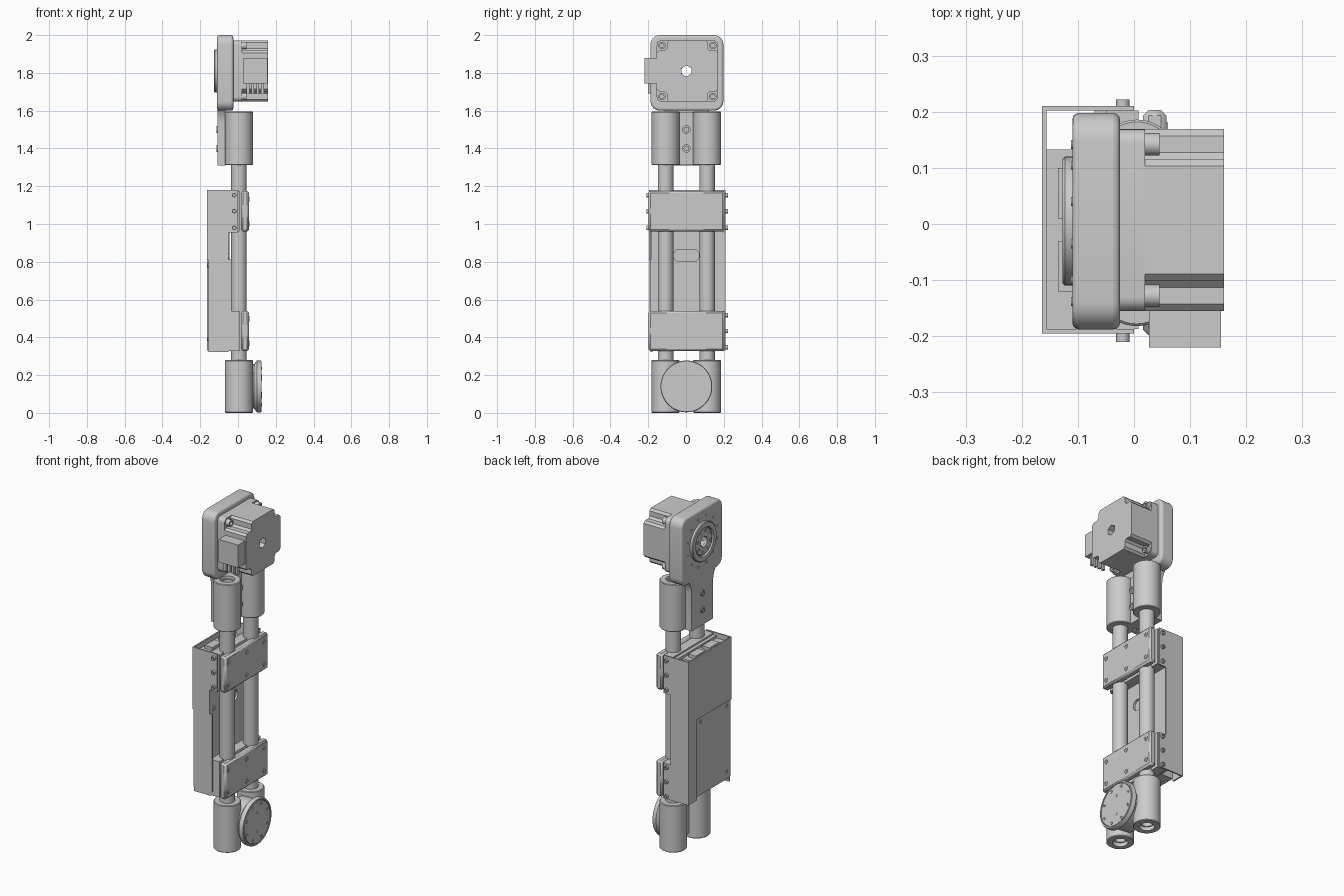
import bpy, bmesh, math
from mathutils import Vector

if "Cube" in bpy.data.objects:
    bpy.data.objects.remove(bpy.data.objects["Cube"])

CX, CY, ZM = 0.005, 0.002, 1.81      # rod plane x, rod centre y, motor axis height
ROD_Y = (CY - 0.11, CY + 0.11)


def finish(bm, name):
    bmesh.ops.recalc_face_normals(bm, faces=bm.faces)
    me = bpy.data.meshes.new(name)
    bm.to_mesh(me)
    bm.free()
    ob = bpy.data.objects.new(name, me)
    bpy.context.collection.objects.link(ob)
    return ob


def bevel(ob, w, seg=3):
    m = ob.modifiers.new("Bevel", 'BEVEL')
    m.width, m.segments, m.limit_method = w, seg, 'ANGLE'
    m.angle_limit = math.radians(50)
    return ob


def box(name, lo, hi):
    bm = bmesh.new()
    bmesh.ops.create_cube(bm, size=1)
    for v in bm.verts:
        v.co = Vector([lo[i] + (v.co[i] + 0.5) * (hi[i] - lo[i]) for i in range(3)])
    return finish(bm, name)


def prism(name, pts, a, b, axis='x'):
    """Extrude a (y,z) profile along x, or an (x,z) profile along y."""
    bm = bmesh.new()
    vs = [bm.verts.new((a, u, v) if axis == 'x' else (u, a, v)) for u, v in pts]
    f = bm.faces.new(vs)
    new = bmesh.ops.extrude_face_region(bm, geom=[f])['geom']
    off = Vector((b - a, 0, 0) if axis == 'x' else (0, b - a, 0))
    bmesh.ops.translate(bm, vec=off, verts=[g for g in new if isinstance(g, bmesh.types.BMVert)])
    return finish(bm, name)


def lathe(name, prof, at, axis=(0, 0, 1), seg=40, closed=False):
    """Spin an (r,t) profile about an axis through 'at'."""
    bm = bmesh.new()
    vs = [bm.verts.new((r, 0, t)) for r, t in prof]
    es = [bm.edges.new(p) for p in zip(vs, vs[1:])]
    if closed:
        es.append(bm.edges.new((vs[-1], vs[0])))
    bmesh.ops.spin(bm, geom=vs + es, cent=(0, 0, 0), axis=(0, 0, 1), angle=2 * math.pi, steps=seg)
    bmesh.ops.remove_doubles(bm, verts=bm.verts, dist=1e-5)
    q = Vector(axis).to_track_quat('Z', 'Y')
    for v in bm.verts:
        v.co = q @ v.co + Vector(at)
    return finish(bm, name)


def tube(name, at, h, r, ri, axis=(0, 0, 1), c=0.004):
    return lathe(name, [(ri, 0), (r - c, 0), (r, c), (r, h - c), (r - c, h), (ri, h)], at, axis, closed=True)


def bolt(name, at, axis, r, h):
    """Socket-head bolt."""
    return lathe(name, [(0, -0.01), (r, -0.01), (r, h), (r * .55, h), (r * .55, h * .2), (0, h * .2)], at, axis, 14)


def rrect(cy, cz, w, h, r, n=6):
    pts = []
    for k, (sy, sz) in enumerate(((1, 1), (-1, 1), (-1, -1), (1, -1))):
        for i in range(n + 1):
            a = math.pi / 2 * (k + i / n)
            pts.append((cy + sy * (w - r) + r * math.cos(a), cz + sz * (h - r) + r * math.sin(a)))
    return pts


def cut(ob, cutter):
    m = ob.modifiers.new("Cut", 'BOOLEAN')
    m.object, m.solver = cutter, 'EXACT'
    cutter.hide_render = True
    cutter.hide_set(True)


# Head plate, neck and output disc
shaft = prism("shaft_cutter", [(CY + .03 * math.cos(i * math.pi / 3 + .5), ZM + .03 * math.sin(i * math.pi / 3 + .5))
                               for i in range(6)], -0.3, 0.3)
head = bevel(prism("head_plate", rrect(0.005, 1.80, 0.193, 0.2, 0.05), -0.11, -0.025), 0.012)
cut(head, shaft)
flare = [(0.10 + 0.07 * (1 - math.cos(t * math.pi / 10)), 1.53 + 0.1 * math.sin(t * math.pi / 10)) for t in range(6)]
half = [(0.10, 1.31)] + flare
prism("neck_plate", [(CY + y, z) for y, z in half] + [(CY - y, z) for y, z in reversed(half)], -0.109, -0.065)
tube("output_disc", (-0.105, CY + .003, ZM), 0.022, 0.115, 0.085, (-1, 0, 0))
tube("output_hub", (-0.105, CY + .003, ZM), 0.017, 0.08, 0.03, (-1, 0, 0))
for i in range(8):
    a = i * math.pi / 4 + .2
    bolt("hub_bolt", (-0.121, CY + .06 * math.cos(a), ZM + .06 * math.sin(a)), (-1, 0, 0), 0.009, 0.003)
for i in range(12):
    a = i * math.pi / 6 + .26
    bolt("plate_bolt", (-0.11, CY + .145 * math.cos(a), ZM + .145 * math.sin(a)), (-1, 0, 0), 0.008, 0.002)

# Motor: square flange, notched body, corner bolts and connector
MY = 0.007
m = 0.162
flange = prism("motor_flange", rrect(MY, ZM, m, m, 0.025), -0.03, 0.02)
n, c = 0.108, 0.012
corner = [(m, n - c), (m - c, n), (n + c, n), (n, n + c), (n, m - c), (n - c, m)]
prof = []
for k in range(4):
    for u, v in corner:
        for _ in range(k):
            u, v = -v, u
        prof.append((MY + u, ZM + v))
body = prism("motor_body", prof, 0.015, 0.16)
for ob in (flange, body):
    cut(ob, shaft)
for sy in (-1, 1):
    for sz in (-1, 1):
        bolt("motor_bolt", (0.02, MY + sy * .135, ZM + sz * .135), (1, 0, 0), 0.02, 0.025)
box("motor_connector", (0.027, -0.22, 1.745), (0.155, -0.15, 1.88))
for i in range(4):
    box("motor_wire_pin", (0.045 + i * .026, -0.2, 1.69), (0.06 + i * .026, -0.185, 1.75))

# Rods with the upper and lower clamp sleeves
for y in ROD_Y:
    tube("rod", (CX, y, 0.02), 1.56, 0.041, 0.03)
    tube("upper_sleeve", (CX, y, 1.312), 0.283, 0.074, 0.041)
    tube("lower_sleeve", (CX, y, 0), 0.28, 0.074, 0.041)
box("upper_sleeve_web", (-0.068, -0.06, 1.312), (-0.005, 0.064, 1.592))
for z in (1.4, 1.5):
    bolt("web_bolt", (-0.005, CY, z), (1, 0, 0), 0.022, 0.02)
    bolt("neck_bolt", (-0.109, CY, z), (-1, 0, 0), 0.018, 0.006)

# Lower joint disc
lathe("joint_neck", [(0, 0), (0.118, 0), (0.118, 0.08), (0.137, 0.095), (0.137, 0.115), (0.134, 0.12),
                     (0.126, 0.12), (0.126, 0.114), (0.122, 0.114), (0.122, 0.12), (0, 0.12)],
      (0.005, CY, 0.14), (1, 0, 0), 56)
for i in range(8):
    a = (i + .5) * math.pi / 4 if i % 2 else i * math.pi / 4 + .4
    bolt("joint_bolt", (0.125, CY + .105 * math.cos(a), .14 + .105 * math.sin(a)), (1, 0, 0), 0.01, 0.002)
for z in (0.085, 0.195):
    bolt("joint_pin", (0.125, CY, z), (1, 0, 0), 0.009, 0.002)

# Two rod clamps: front plate, rear block and bolts
for z0, z1 in ((0.327, 0.54), (0.96, 1.175)):
    bevel(box("clamp_front", (0.016, -0.198, z0), (0.058, 0.203, z1)), 0.01, 1)
    box("clamp_rear", (-0.05, -0.187, z0), (0.008, 0.202, z1))
    for y in (-0.163, CY, 0.167):
        for z in (z0 + .04, z1 - .042):
            bolt("clamp_bolt", (0.058, y, z), (1, 0, 0), 0.014, 0.003)
    for z in (z0 + .02, (z0 + z1) / 2, z1 - .022):
        bolt("side_bolt", (-0.02, 0.208, z), (0, 1, 0), 0.012, 0.014)
        if z0 > 0.9:
            bolt("side_bolt", (-0.02, -0.194, z), (0, -1, 0), 0.012, 0.016)

# Electronics case, its front plate with slot, and top sockets
box("case", (-0.157, -0.187, 0.35), (-0.07, 0.133, 1.15))
box("case_foot", (-0.157, -0.187, 0.322), (-0.05, -0.178, 0.36))
box("case_floor", (-0.157, -0.187, 0.345), (-0.04, 0.133, 0.353))
box("case_side", (-0.157, -0.192, 0.35), (-0.035, -0.184, 0.812))
front = box("case_front", (-0.07, -0.186, 0.335), (-0.05, 0.204, 1.165))
cut(front, prism("slot_cutter", rrect(CY, 0.833, 0.068, 0.032, 0.03), -0.062, 0.0))
bolt("case_bolt", (-0.05, -0.155, 0.83), (1, 0, 0), 0.016, 0.004)
for y in (-0.12, 0.01):
    box("socket", (-0.135, y, 1.14), (-0.085, y + .09, 1.168))

# Sheet cover: stepped back and two sides with tabs onto the clamps
prism("cover_back", [(0.133, 0.33), (0.21, 0.33), (0.21, 1.18), (-0.195, 1.18), (-0.195, 0.81), (0.133, 0.81)],
      -0.164, -0.156)
prism("cover_side_left", [(-0.164, 0.81), (-0.05, 0.81), (-0.05, 0.955), (0, 0.955), (0, 1.18), (-0.164, 1.18)],
      -0.195, -0.187, 'y')
prism("cover_side_right", [(-0.164, 0.33), (0, 0.33), (0, 0.54), (-0.045, 0.54), (-0.045, 0.955), (0, 0.955),
                           (0, 1.18), (-0.164, 1.18)], 0.202, 0.21, 'y')
for y, z in ((0.09, 0.78), (-0.16, 0.78), (-0.16, 0.39)):
    bolt("panel_bolt", (-0.157, y, z), (-1, 0, 0), 0.01, 0.004)

# Smooth the round parts while keeping hard edges
bpy.ops.object.select_all(action='DESELECT')
for ob in bpy.context.scene.objects:
    if not ob.hide_render:
        ob.select_set(True)
        bpy.context.view_layer.objects.active = ob
bpy.ops.object.shade_smooth_by_angle(angle=math.radians(32))
